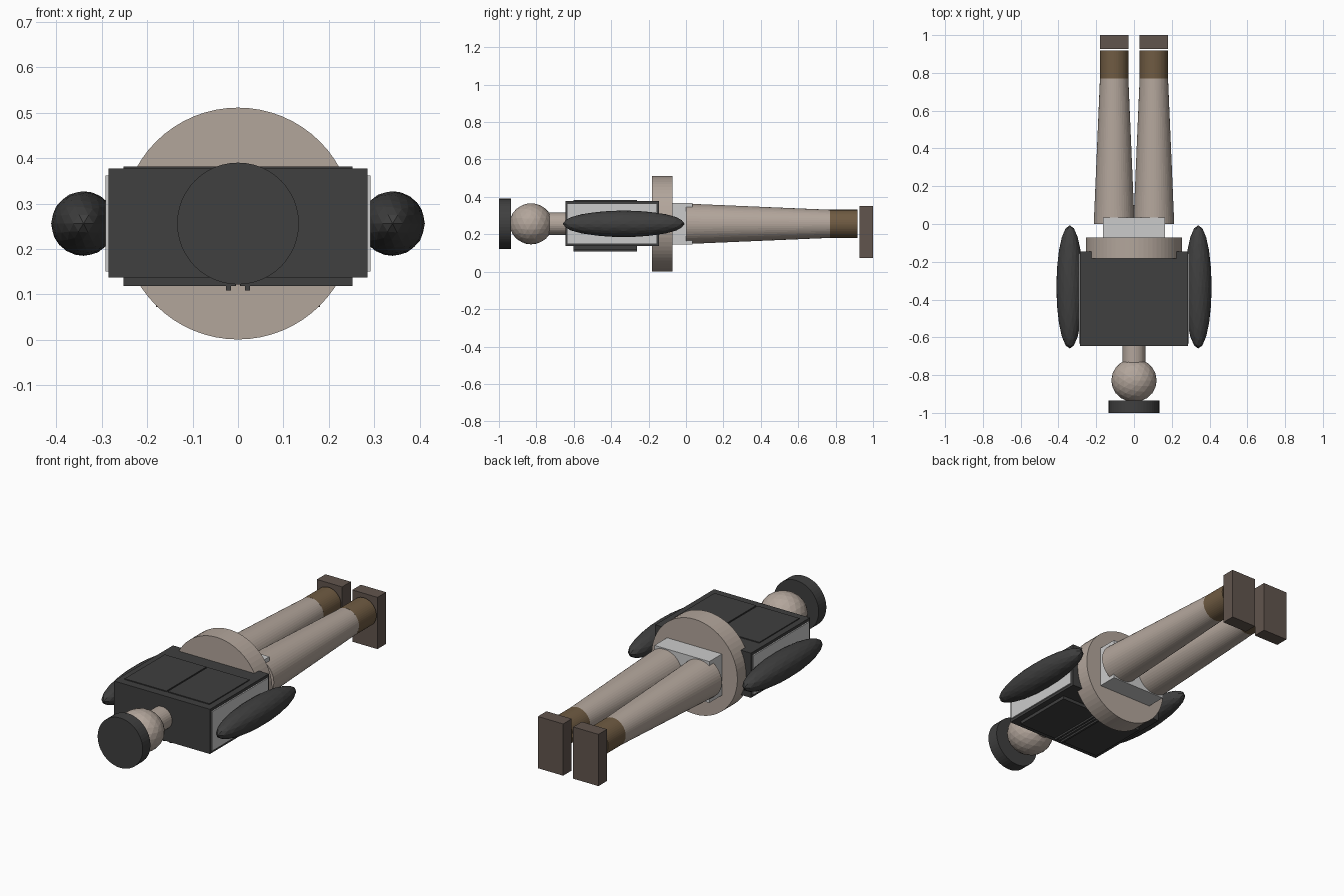
import bpy, math

if "Cube" in bpy.data.objects:
    bpy.data.objects.remove(bpy.data.objects["Cube"])

ZC = 0.256  # height of the body's long axis


def material(name, rgb):
    m = bpy.data.materials.new(name)
    m.diffuse_color = (*rgb, 1)
    m.use_nodes = True
    m.node_tree.nodes["Principled BSDF"].inputs["Base Color"].default_value = m.diffuse_color
    return m


DARK = material("charcoal", (0.05, 0.05, 0.05))
SKIN = material("pale_beige", (0.45, 0.38, 0.33))
BOOT = material("brown", (0.16, 0.105, 0.055))
SHOE = material("dark_brown", (0.12, 0.09, 0.075))


def finish(name, mat):
    ob = bpy.context.object
    ob.name = name
    if mat:
        ob.data.materials.append(mat)
    return ob


def box(name, x, y, z, mat=None):
    """Box from (min, max) ranges on each axis."""
    bpy.ops.mesh.primitive_cube_add(size=1, location=[(a + b) / 2 for a, b in (x, y, z)])
    bpy.context.object.scale = [b - a for a, b in (x, y, z)]
    return finish(name, mat)


def tube(name, x, y0, y1, r0, r1, mat, sides=48):
    """Round part along y, radius r0 at y0 and r1 at y1."""
    bpy.ops.mesh.primitive_cone_add(vertices=sides, radius1=r0, radius2=r1, depth=y1 - y0,
                                    location=(x, (y0 + y1) / 2, ZC),
                                    rotation=(-math.pi / 2, 0, 0))
    return finish(name, mat)


def ball(name, loc, radii, mat):
    bpy.ops.mesh.primitive_ico_sphere_add(subdivisions=3, radius=1, location=loc)
    bpy.context.object.scale = radii
    return finish(name, mat)


# Head, hat and neck
tube("hat", 0, -1.0, -0.935, 0.134, 0.134, DARK)
ball("head", (0, -0.828, ZC), (0.12, 0.115, 0.11), SKIN)
tube("neck", 0, -0.76, -0.63, 0.06, 0.06, SKIN, 32)

# Torso, waist disc and hips
box("torso", (-0.285, 0.285), (-0.645, -0.145), (0.137, 0.377), DARK)
tube("waist_disc", 0, -0.182, -0.072, 0.255, 0.255, SKIN, 64)
box("hips", (-0.163, 0.163), (-0.08, 0.035), (0.146, 0.368))

for side, s in (("left", -1), ("right", 1)):
    def span(a, b):
        return tuple(sorted((s * a, s * b)))

    # Jacket panels
    box(f"{side}_side_panel", span(0.28, 0.292), (-0.633, -0.157), (0.151, 0.362))
    box(f"{side}_back_panel", span(0.004, 0.252), (-0.602, -0.262), (0.37, 0.382), DARK)
    box(f"{side}_front_panel", span(0.004, 0.252), (-0.602, -0.262), (0.119, 0.14), DARK)
    box(f"{side}_front_strip", span(0.015, 0.026), (-0.602, -0.262), (0.109, 0.125), DARK)

    # Arm, leg, boot and foot
    ball(f"{side}_arm", (s * 0.34, -0.333, ZC), (0.071, 0.326, 0.071), DARK)
    tube(f"{side}_leg", s * 0.105, 0.0, 0.775, 0.108, 0.075, SKIN)
    tube(f"{side}_boot", s * 0.105, 0.77, 0.918, 0.0755, 0.0755, BOOT)
    box(f"{side}_foot", span(0.03, 0.18), (0.927, 1.0), (0.072, 0.35), SHOE)
